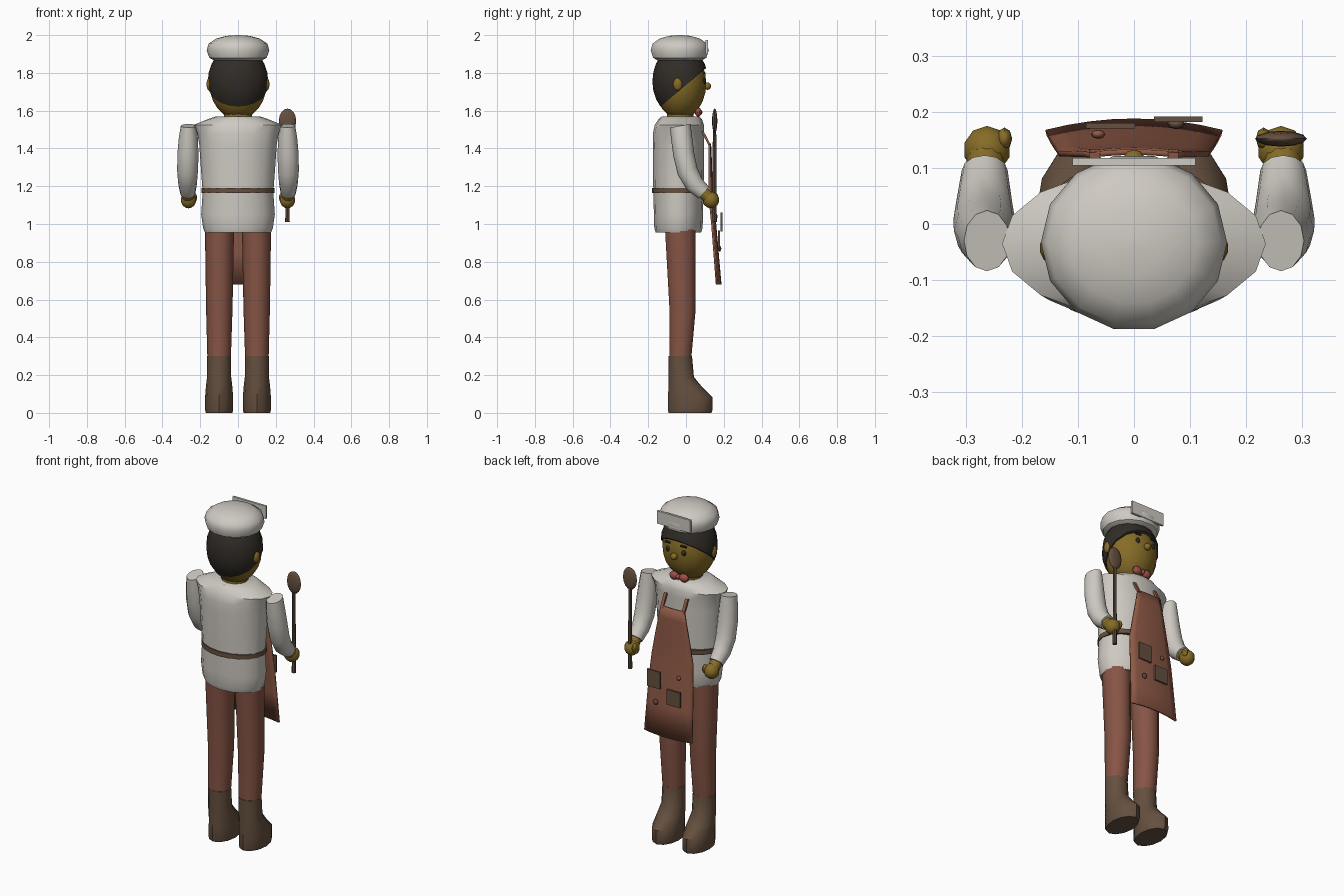
import bpy, bmesh, math
from mathutils import Matrix, Vector

if "Cube" in bpy.data.objects:
    bpy.data.objects.remove(bpy.data.objects["Cube"])


def mat(name, c):
    m = bpy.data.materials.new(name)
    m.diffuse_color = (*c, 1)
    m.use_nodes = True
    m.node_tree.nodes["Principled BSDF"].inputs["Base Color"].default_value = m.diffuse_color
    return m


SHIRT = mat("cream", (.62, .59, .54))
SKIN = mat("skin", (.24, .15, .02))
RUST = mat("rust", (.24, .09, .06))
APRON = mat("apron_rust", (.27, .10, .06))
BOOT = mat("boot_brown", (.13, .08, .05))
HAIR = mat("dark", (.03, .025, .02))
RED = mat("red", (.35, .08, .07))


def finish(name, bm, m, angle=40):
    bmesh.ops.recalc_face_normals(bm, faces=bm.faces)
    me = bpy.data.meshes.new(name)
    bm.to_mesh(me)
    bm.free()
    me.materials.append(m)
    ob = bpy.data.objects.new(name, me)
    bpy.context.collection.objects.link(ob)
    bpy.ops.object.select_all(action='DESELECT')
    ob.select_set(True)
    bpy.context.view_layer.objects.active = ob
    if angle:
        bpy.ops.object.shade_smooth_by_angle(angle=math.radians(angle))
    return ob


def loft(name, rings, m, n=12, angle=40):
    """Skin elliptical rings (x, y, z, rx, ry, tilt about x in degrees)."""
    bm = bmesh.new()
    loops = []
    for x, y, z, rx, ry, *t in rings:
        t = math.radians(t[0]) if t else 0
        loops.append([bm.verts.new((
            x + rx * math.cos(a),
            y + ry * math.sin(a) * math.cos(t),
            z + ry * math.sin(a) * math.sin(t)))
            for a in (2 * math.pi * i / n for i in range(n))])
    for a, b in zip(loops, loops[1:]):
        for i in range(n):
            j = (i + 1) % n
            bm.faces.new((a[i], a[j], b[j], b[i]))
    bm.faces.new(loops[0])
    bm.faces.new(loops[-1])
    return finish(name, bm, m, angle)


def ball(name, c, r, m, u=12, v=8, cut=None):
    bm = bmesh.new()
    bmesh.ops.create_uvsphere(bm, u_segments=u, v_segments=v, radius=1,
                              matrix=Matrix.Translation(c) @ Matrix.Diagonal((*r, 1)))
    if cut:
        geom = bm.verts[:] + bm.edges[:] + bm.faces[:]
        bmesh.ops.bisect_plane(bm, geom=geom, plane_co=cut[0],
                               plane_no=cut[1], clear_outer=True)
        bmesh.ops.holes_fill(bm, edges=[e for e in bm.edges if e.is_boundary])
    return finish(name, bm, m)


def box(name, c, size, m, tilt=0):
    bm = bmesh.new()
    bmesh.ops.create_cube(bm, size=1, matrix=Matrix.Translation(c)
                          @ Matrix.Rotation(math.radians(tilt), 4, 'X')
                          @ Matrix.Diagonal((*size, 1)))
    return finish(name, bm, m, 0)


# Shirt and belt
loft("shirt", [(0, -.04, .955, .175, .12), (0, -.04, .98, .185, .128),
               (0, -.04, 1.05, .195, .13), (0, -.04, 1.17, .187, .133),
               (0, -.04, 1.30, .197, .135), (0, -.04, 1.42, .205, .136),
               (0, -.04, 1.48, .215, .135), (0, -.035, 1.525, .235, .13),
               (0, -.03, 1.555, .16, .115), (0, -.03, 1.568, .12, .10)], SHIRT, 16)
loft("belt", [(0, -.035, 1.163, .192, .146), (0, -.035, 1.19, .192, .146)], BOOT, 20)

# Head, hair, face
loft("neck", [(0, -.03, 1.54, .075, .07), (0, -.03, 1.62, .075, .07)], SKIN)
ball("head", (0, -.03, 1.745), (.152, .137, .19), SKIN, 16, 12)
ball("hair", (0, -.03, 1.755), (.16, .148, .19), HAIR, 16, 12,
     ((0, .10, 1.82), (0, .65, -.77)))
ball("nose", (0, .113, 1.73), (.02, .02, .02), SKIN, 10, 6)
for s in (-1, 1):
    ball("ear", (s * .15, -.043, 1.74), (.018, .026, .035), SKIN, 10, 6)
    ball("eye", (s * .052, .094, 1.757), (.014, .012, .017), HAIR, 8, 6)
    box("eyebrow", (s * .052, .098, 1.797), (.035, .012, .008), HAIR)
    ball("bow_tie_wing", (s * .032, .065, 1.592), (.03, .018, .024), RED, 10, 6)
ball("bow_tie_knot", (0, .07, 1.592), (.013, .017, .015), RED, 8, 6)

# Cap with front plate
loft("cap", [(0, -.033, z, r, r * .95) for z, r in
             ((1.865, .125), (1.88, .152), (1.92, .166), (1.955, .155),
              (1.982, .115), (1.996, .06), (2.0, .01))], SHIRT, 14)
box("cap_plate", (0, .111, 1.937), (.22, .013, .075), SHIRT)

# Limbs
for s in (-1, 1):
    loft("trouser_leg", [(s * .1, -.03, .28, .062, .06), (s * .099, -.018, .55, .07, .073),
                         (s * .098, -.03, .97, .077, .085)], RUST, 10)
    loft("boot", [(s * .1, .021, 0, .07, .113), (s * .1, .022, .015, .074, .118),
                  (s * .1, .022, .085, .074, .117), (s * .1, -.005, .14, .07, .088),
                  (s * .1, -.025, .19, .064, .067), (s * .1, -.03, .30, .063, .062)],
         BOOT, 12)
    loft("sleeve", [(s * .262, -.03, 1.52, .041, .055, 10),
                    (s * .263, -.024, 1.46, .05, .056, 10),
                    (s * .265, -.012, 1.37, .056, .056, 13),
                    (s * .267, .008, 1.28, .055, .055, 22),
                    (s * .267, .045, 1.21, .049, .05, 38),
                    (s * .266, .095, 1.165, .041, .041, 48)], SHIRT, 12)
    loft("wrist", [(s * .266, .085, 1.172, .033, .033, 48),
                   (s * .264, .125, 1.135, .034, .034, 48)], SKIN, 10)
    ball("hand", (s * .262, .132, 1.127), (.043, .044, .044), SKIN, 10, 7)
    ball("thumb", (s * .231, .152, 1.14), (.014, .02, .026), SKIN, 8, 6)

# Apron: curved sheet flaring to the hem
bm = bmesh.new()
rows = []
for z, w, y in ((.68, .157, .183), (.85, .15, .168), (1.0, .143, .155), (1.13, .134, .14),
                (1.25, .112, .135), (1.36, .09, .131), (1.425, .078, .128)):
    rows.append([bm.verts.new((w * k / 4, y - .016 * (w * k / 4 / .14) ** 2, z))
                 for k in range(-4, 5)])
for a, b in zip(rows, rows[1:]):
    for i in range(8):
        bm.faces.new((a[i], a[i + 1], b[i + 1], b[i]))
apron = finish("apron", bm, APRON)
mod = apron.modifiers.new("thickness", 'SOLIDIFY')
mod.thickness = .01
mod.offset = 0

# Apron straps, patches and buttons
for s in (-1, 1):
    box("apron_strap", (s * .07, .108, 1.45), (.018, .012, .085), APRON, 27)
box("patch", (.079, .187, 1.01), (.087, .01, .10), BOOT)
box("patch", (-.042, .175, .92), (.087, .01, .09), BOOT)
ball("button", (-.064, .16, 1.04), (.013, .008, .013), APRON, 8, 6)
ball("button", (.075, .178, .87), (.016, .009, .016), BOOT, 8, 6)

# Spoon
loft("spoon_handle", [(.262, .151, 1.01, .012, .012), (.262, .151, 1.15, .011, .011),
                      (.262, .151, 1.50, .009, .009)], BOOT, 8)
ball("spoon_bowl", (.262, .152, 1.545), (.046, .014, .066), BOOT, 12, 8)
